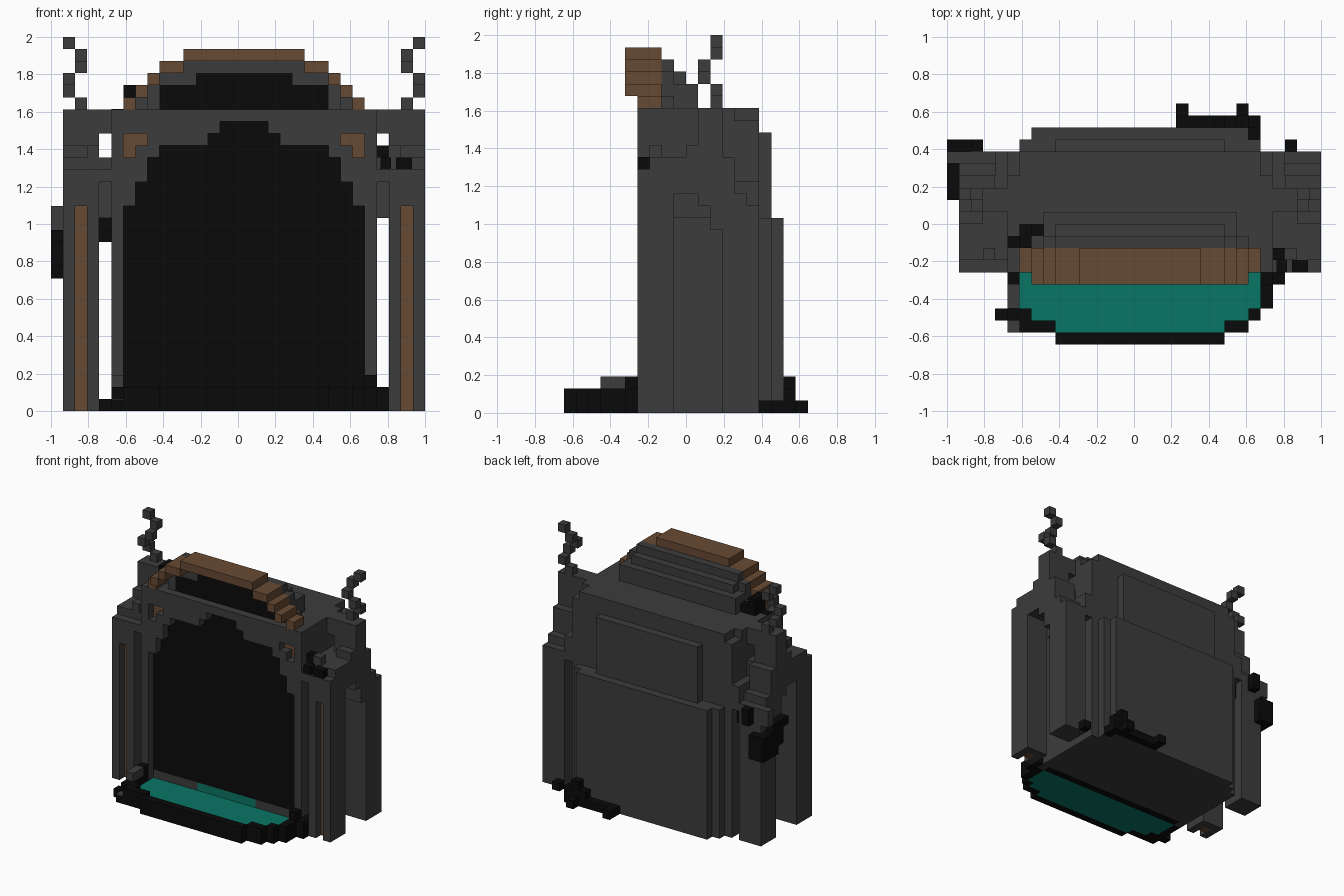
import bpy, bmesh

if "Cube" in bpy.data.objects:
    bpy.data.objects.remove(bpy.data.objects["Cube"], do_unlink=True)

U = 2 / 31  # size of one block


def material(name, rgb):
    m = bpy.data.materials.new(name)
    m.use_nodes = True
    m.diffuse_color = (*rgb, 1)
    m.roughness = 1
    m.specular_intensity = 0
    bsdf = m.node_tree.nodes["Principled BSDF"]
    bsdf.inputs["Base Color"].default_value = (*rgb, 1)
    bsdf.inputs["Roughness"].default_value = 1
    bsdf.inputs["Specular IOR Level"].default_value = 0
    return m


STONE = material("dark grey stone", (0.045, 0.045, 0.045))
BLACK = material("soot black", (0.003, 0.003, 0.003))
BROWN = material("brown wood", (0.137, 0.068, 0.033))
TEAL = material("teal water", (0.003, 0.18, 0.13))


def part(name, mat, boxes, mirror=False):
    """One object from block-grid boxes (x0, x1, y0, y1, z0, z1)."""
    if mirror:
        boxes = boxes + [(32 - b[1], 32 - b[0], *b[2:]) for b in boxes]
    bm = bmesh.new()
    for x0, x1, y0, y1, z0, z1 in boxes:
        ret = bmesh.ops.create_cube(bm, size=1)
        for v in ret["verts"]:
            v.co.x = -1 + U * (x1 if v.co.x > 0 else x0)
            v.co.y = U * ((y1 if v.co.y > 0 else y0) - 10)
            v.co.z = U * (z1 if v.co.z > 0 else z0)
    me = bpy.data.meshes.new(name)
    bm.to_mesh(me)
    bm.free()
    me.materials.append(mat)
    ob = bpy.data.objects.new(name, me)
    bpy.context.collection.objects.link(ob)
    return ob


# Main hall with stepped rear panels
part("hall", STONE, [(5, 27, 8, 14, 0, 25), (5, 27, 14, 16, 0, 24), (6, 26, 14, 16, 24, 25)])
part("rear_panels", STONE, [(6, 26, 16, 17, 0, 16), (9, 23, 16, 17, 16, 23),
                            (7, 25, 17, 18, 0, 16)])

# Facade: stepped archway with a recessed black panel, stone above it
arch = {5: 0, 6: 17, 7: 19, 8: 21, 9: 22, 13: 23, 14: 24}  # first column: opening height
wall, dark, h = [], [], 0
for i in range(5, 16):
    h = arch.get(i, h)
    if h:
        dark.append((i, i + 1, 7, 8, 2, h))
    if i in (6, 7):
        wall += [(i, i + 1, 6, 8, h, 15 + i), (i, i + 1, 6, 8, 23, 25)]
    else:
        wall.append((i, i + 1, 6, 8, h, 25))
part("facade", STONE, wall, True)
part("doorway", BLACK, dark, True)
part("niche_panels", BROWN, [(6, 7, 7, 8, 21, 23), (7, 8, 7, 8, 22, 23)], True)
part("door_sill", STONE, [(6, 12, 7, 8, 0, 2), (12, 16, 7, 8, 0, 1)], True)
part("sill_water", TEAL, [(12, 20, 7, 8, 1, 2), (6, 26, 6, 7, 0.1, 1)])
part("threshold_base", BLACK, [(6, 26, 6, 7, 0, 0.1)])

# Stepped roof behind the crest
part("roof_steps", STONE, [(7, 25, 8, 9, 25, 26), (8, 24, 8, 11, 25, 27),
                           (9, 23, 8, 10, 27, 28), (8, 24, 8, 9, 27, 28),
                           (9, 23, 8, 9, 28, 29)])
part("crest_face", STONE, [(8, 9, 7, 8, 25, 27), (9, 12, 7, 8, 27, 28),
                           (11, 16, 7, 8, 28, 29)], True)
part("crest_opening", BLACK, [(9, 23, 7, 8, 25, 27), (12, 20, 7, 8, 27, 28)])
part("crest_arch", BROWN, [(6, 7, 6, 8, 25, 26), (7, 8, 5, 8, 26, 27), (8, 9, 5, 8, 27, 28),
                           (9, 11, 5, 8, 28, 29), (11, 16, 5, 8, 29, 30)], True)

# Side pillars with slots for the wooden strips
part("front_pillars", STONE, [(28, 29, 6, 9, 0, 17), (30, 31, 6, 9, 0, 17),
                              (29, 30, 8, 9, 0, 17), (28, 31, 6, 9, 17, 20),
                              (28, 31, 7, 9, 20, 21), (28, 29, 7, 8, 21, 22)], True)
part("pillar_strips", BROWN, [(29, 30, 7, 8, 0, 17)], True)
part("rear_pillars", STONE, [(28, 31, 13, 16, 0, 17), (28, 31, 13, 15, 17, 18),
                             (28, 31, 13, 14, 18, 19)], True)

# Side arches and bridges joining the pillars to the hall
part("side_arches", STONE, [(28, 31, 9, 11, 18, 21), (28, 31, 11, 12, 17, 21),
                            (28, 31, 12, 13, 15, 21)], True)
part("bridges", STONE, [(27, 28, 6, 13, 19, 20), (27, 28, 7, 13, 20, 21),
                        (27, 28, 9, 16, 16, 19), (27, 29, 11, 13, 23, 25)], True)

# Towers with stepped feet and floating chains
part("towers", STONE, [(29, 31, 11, 13, 21, 25), (29, 31, 10, 11, 21, 22),
                       (28, 29, 11, 13, 21, 23), (28, 31, 13, 14, 19, 21)], True)
part("chains", STONE, [(29, 30, 12, 13, 25, 26), (30, 31, 12, 13, 26, 27),
                       (30, 31, 11, 12, 27, 28), (29, 30, 11, 12, 28, 29),
                       (29, 30, 12, 13, 29, 30), (30, 31, 12, 13, 30, 31)], True)

# Pool with black kerb
part("pool", TEAL, [(9, 23, 1, 2, 0, 1), (7, 25, 2, 3, 0, 1), (6, 26, 3, 6, 0, 1)])
part("kerb", BLACK, [(9, 23, 0, 1, 0, 2), (6, 9, 1, 2, 0, 2), (23, 25, 1, 2, 0, 2),
                     (4, 7, 2, 3, 0, 1), (5, 7, 2, 3, 1, 2), (25, 26, 2, 3, 0, 2),
                     (26, 27, 3, 6, 0, 2), (26, 27, 5, 6, 2, 3), (5, 6, 3, 6, 0, 2),
                     (5, 6, 5, 6, 2, 3), (27, 28, 5, 7, 0, 2), (5, 6, 1, 2, 0, 0.9)])
part("kerb_stones", STONE, [(5, 6, 3, 5, 2, 3), (5, 6, 1, 2, 0.9, 1)])

# Black growths on the walls and at the rear
part("rear_growth", BLACK, [(19, 26, 18, 19, 0, 1), (23, 26, 18, 19, 1, 2),
                            (24, 25, 18, 19, 2, 3), (19, 20, 19, 20, 0, 1),
                            (24, 25, 19, 20, 0, 1), (25, 26, 16, 18, 0, 1),
                            (28, 29, 16, 17, 0, 1)])
part("right_side_growth", BLACK, [(0, 1, 12, 13, 14, 15), (0, 1, 13, 15, 12, 15),
                                  (0, 1, 14, 17, 11, 14), (1, 2, 16, 17, 11, 14),
                                  (2, 3, 16, 17, 15, 17), (4, 5, 13, 15, 14, 16)])
part("right_side_ledge", STONE, [(0, 1, 15, 16, 15, 17)])
part("left_shoulder_growth", BLACK, [(27, 28, 7, 8, 21, 22), (27.3, 28.2, 6, 7, 20, 21),
                                     (28.6, 29.9, 6, 7, 20, 21)])
part("roof_growth", BLACK, [(5, 6, 8, 9, 24.9, 25.05), (6, 7, 8, 10, 25, 27),
                            (7, 8, 9, 10, 25, 26)])
